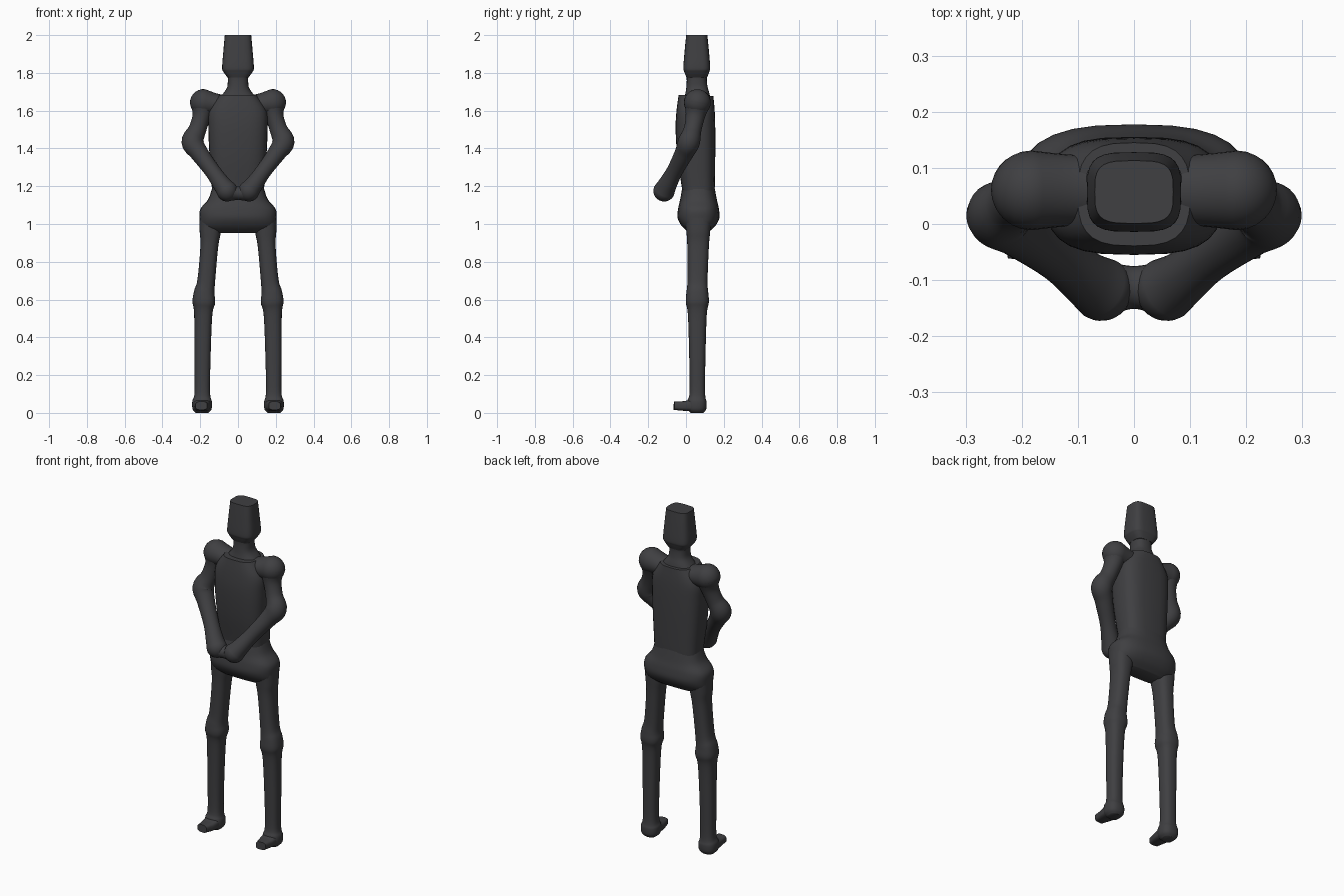
import bpy, bmesh, math
from mathutils import Vector

dark = bpy.data.materials.new("dark_grey")
dark.diffuse_color = (0.05, 0.05, 0.054, 1)


def spline(p, i, t):
    """Catmull-Rom value between stations i and i+1."""
    a, b, c, d = (p[max(0, min(len(p) - 1, i + k))] for k in (-1, 0, 1, 2))
    return [0.5 * (2 * q + (r - o) * t + (2 * o - 5 * q + 4 * r - s) * t * t
                   + (3 * q - o - 3 * r + s) * t ** 3)
            for o, q, r, s in zip(a, b, c, d)]


def loft(name, stations, power=2.0, ref=(0, 1, 0), dome=(False, False),
         mirror=False, sides=28, steps=5):
    """Tube through stations (x, y, z, half width, half depth along ref)."""
    pts = [spline(stations, i, k / steps)
           for i in range(len(stations) - 1) for k in range(steps)]
    pts.append(list(stations[-1]))
    pos = [Vector(p[:3]) for p in pts]
    rings = []
    for i, p in enumerate(pts):
        tan = (pos[min(i + 1, len(pos) - 1)] - pos[max(i - 1, 0)]).normalized()
        rings.append((pos[i], tan, p[3], p[4]))

    # Half-round ends
    def cap(ring, sign):
        c, t, a, b = ring
        return [(c + t * sign * min(a, b) * math.sin(k * math.pi / 12), t,
                 a * math.cos(k * math.pi / 12), b * math.cos(k * math.pi / 12))
                for k in (1, 2, 3, 4, 5, 5.8)]
    if dome[0]:
        rings = cap(rings[0], -1)[::-1] + rings
    if dome[1]:
        rings += cap(rings[-1], 1)

    bm = bmesh.new()
    loops = []
    for c, t, a, b in rings:
        r = Vector(ref)
        v = (r - t * r.dot(t)).normalized()
        u = v.cross(t)
        loop = []
        for k in range(sides):
            ang = 2 * math.pi * k / sides
            cs, sn = math.cos(ang), math.sin(ang)
            x = math.copysign(abs(cs) ** (2 / power), cs) * a
            y = math.copysign(abs(sn) ** (2 / power), sn) * b
            loop.append(bm.verts.new(c + u * x + v * y))
        loops.append(loop)
    for lo, hi in zip(loops, loops[1:]):
        for k in range(sides):
            j = (k + 1) % sides
            bm.faces.new((lo[k], lo[j], hi[j], hi[k]))
    bm.faces.new(loops[0])
    bm.faces.new(loops[-1])
    bmesh.ops.recalc_face_normals(bm, faces=bm.faces)
    me = bpy.data.meshes.new(name)
    bm.to_mesh(me)
    bm.free()
    me.materials.append(dark)
    ob = bpy.data.objects.new(name, me)
    bpy.context.collection.objects.link(ob)
    if mirror:
        mod = ob.modifiers.new("mirror", 'MIRROR')
        mod.use_mirror_merge = False
    bpy.ops.object.select_all(action='DESELECT')
    ob.select_set(True)
    bpy.context.view_layer.objects.active = ob
    bpy.ops.object.shade_smooth_by_angle(angle=math.radians(45))
    return ob


# Flat-topped head
loft("head", [(0, .057, 1.775, .055, .054), (0, .057, 1.805, .077, .066),
              (0, .057, 1.83, .084, .071), (0, .057, 1.92, .077, .064),
              (0, .057, 2.0, .070, .056)], power=3.6)

# Neck flaring into the shoulders
loft("neck", [(0, .06, 1.63, .13, .075), (0, .06, 1.68, .088, .066),
              (0, .058, 1.72, .059, .057), (0, .057, 1.76, .054, .053),
              (0, .057, 1.79, .056, .055)], power=2.5)

# Torso with a crisp top edge
loft("torso", [(0, .065, 1.08, .14, .08), (0, .066, 1.18, .138, .086),
               (0, .055, 1.35, .15, .10), (0, .05, 1.5, .157, .105),
               (0, .051, 1.6, .152, .101), (0, .053, 1.68, .10, .092)],
     power=3)

# Pelvis
loft("pelvis", [(0, .066, 1.19, .137, .086), (0, .066, 1.13, .158, .097),
                (0, .066, 1.08, .199, .108), (0, .066, 1.03, .203, .110),
                (0, .066, .985, .196, .085), (0, .066, .952, .155, .045)],
     power=2.7)

# Shoulder girdle
loft("shoulders", [(-.183, .06, 1.643, .071, .071), (-.1, .06, 1.633, .054, .063),
                   (0, .06, 1.63, .05, .065), (.1, .06, 1.633, .054, .063),
                   (.183, .06, 1.643, .071, .071)], dome=(True, True))

# Bent arms, upper arm through elbow to hand
loft("arm", [(.185, .06, 1.64, .070, .070), (.192, .05, 1.575, .049, .052),
             (.215, .035, 1.50, .047, .047), (.240, .016, 1.435, .059, .058),
             (.205, -.010, 1.375, .048, .050), (.135, -.060, 1.28, .042, .043),
             (.085, -.098, 1.21, .048, .050), (.058, -.116, 1.175, .056, .057)],
     dome=(True, True), mirror=True)

# Joined hands
loft("hand_clasp", [(-.05, -.115, 1.168, .05, .05), (0, -.113, 1.162, .035, .038),
                    (.05, -.115, 1.168, .05, .05)])

# Legs, hip through knee to heel
loft("leg", [(.145, .065, 1.03, .058, .07), (.147, .065, .96, .056, .063),
             (.152, .064, .88, .047, .057), (.168, .061, .70, .047, .053),
             (.179, .06, .635, .055, .058), (.181, .06, .585, .060, .061),
             (.184, .06, .52, .048, .050), (.188, .06, .30, .043, .043),
             (.189, .06, .11, .041, .041), (.190, .058, .06, .052, .051),
             (.190, .058, .02, .050, .049), (.190, .058, .0, .034, .034)],
     power=2.5, mirror=True)

# Feet with flat toes
loft("foot", [(.190, .06, .042, .048, .038), (.190, .0, .037, .043, .027),
              (.192, -.035, .037, .036, .024), (.194, -.063, .038, .031, .022)],
     power=3.2, ref=(0, 0, 1), mirror=True)
